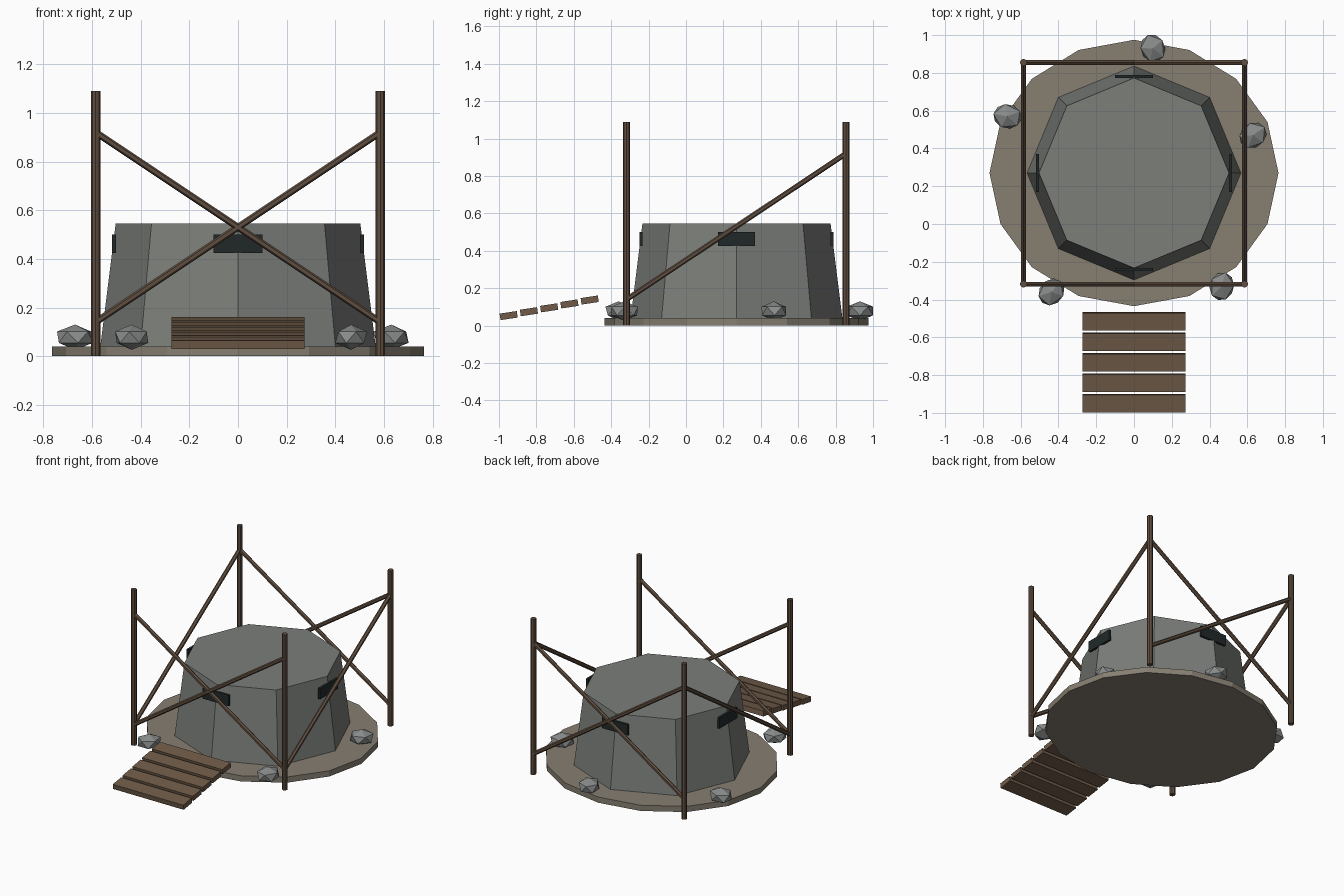
import bpy
from math import radians, pi
from mathutils import Vector

cube = bpy.data.objects.get("Cube")
if cube:
    bpy.data.objects.remove(cube, do_unlink=True)

CENTRE_Y = 0.27


def material(name, rgb):
    mat = bpy.data.materials.new(name)
    mat.use_nodes = True
    mat.diffuse_color = (*rgb, 1)
    mat.node_tree.nodes["Principled BSDF"].inputs["Base Color"].default_value = (*rgb, 1)
    return mat


earth = material("earth", (0.24, 0.21, 0.165))
concrete = material("concrete", (0.2, 0.21, 0.195))
dark = material("dark_opening", (0.015, 0.022, 0.022))
timber = material("timber", (0.115, 0.075, 0.05))
board = material("board", (0.16, 0.105, 0.065))
stone = material("stone", (0.25, 0.26, 0.26))


def finish(name, mat):
    obj = bpy.context.object
    obj.name = obj.data.name = name
    obj.data.materials.append(mat)
    return obj


def box(name, size, location, mat, rotation=(0, 0, 0)):
    bpy.ops.mesh.primitive_cube_add(size=1, location=location, rotation=rotation)
    obj = finish(name, mat)
    obj.scale = size
    return obj


def pole(name, start, end, radius, sides):
    start, end = Vector(start), Vector(end)
    axis = end - start
    bpy.ops.mesh.primitive_cylinder_add(
        vertices=sides, radius=radius, depth=axis.length,
        location=(start + end) / 2, rotation=axis.to_track_quat("Z", "Y").to_euler())
    return finish(name, timber)


# Oval earth base
bpy.ops.mesh.primitive_cylinder_add(vertices=16, radius=1, depth=1, location=(0, CENTRE_Y, 0.02))
finish("ground_base", earth).scale = (0.765, 0.705, 0.04)

# Tapered octagonal bunker
bpy.ops.mesh.primitive_cone_add(vertices=8, radius1=0.568, radius2=0.503, depth=0.52,
                                location=(0, CENTRE_Y, 0.285))
finish("bunker", concrete)

# Viewing slits on four sides
for side in (-1, 1):
    box("slit_across", (0.2, 0.016, 0.075), (0, CENTRE_Y + side * 0.51, 0.4625), dark)
    box("slit_side", (0.016, 0.2, 0.075), (side * 0.51, CENTRE_Y, 0.4625), dark)

# Corner posts and diagonal braces
POST_X, FRONT_Y, BACK_Y = 0.585, -0.318, 0.855
LOW, HIGH = 0.14, 0.92
for x in (-POST_X, POST_X):
    for y in (FRONT_Y, BACK_Y):
        pole("post", (x, y, 0), (x, y, 1.09), 0.019, 8)
        pole("cross_brace", (-x, y, LOW), (x, y, HIGH), 0.014, 6)
    pole("side_brace", (x, FRONT_Y, LOW), (x, BACK_Y, HIGH), 0.014, 6)

# Sloping plank ramp
for i in range(5):
    box("ramp_plank", (0.546, 0.093, 0.035), (0, -0.515 - i * 0.1083, 0.137 - i * 0.0208),
        board, (0.15, 0, 0))

# Scattered rocks
rocks = ((0.1, 0.93, 110), (-0.67, 0.57, 170), (0.63, 0.47, 35),
         (-0.437, -0.36, 50), (0.465, -0.33, 75))
for x, y, turn in rocks:
    bpy.ops.mesh.primitive_ico_sphere_add(subdivisions=1, radius=1, location=(x, y, 0.078),
                                          rotation=(0, 0, radians(turn)))
    finish("rock", stone).scale = (0.084, 0.072, 0.052)
